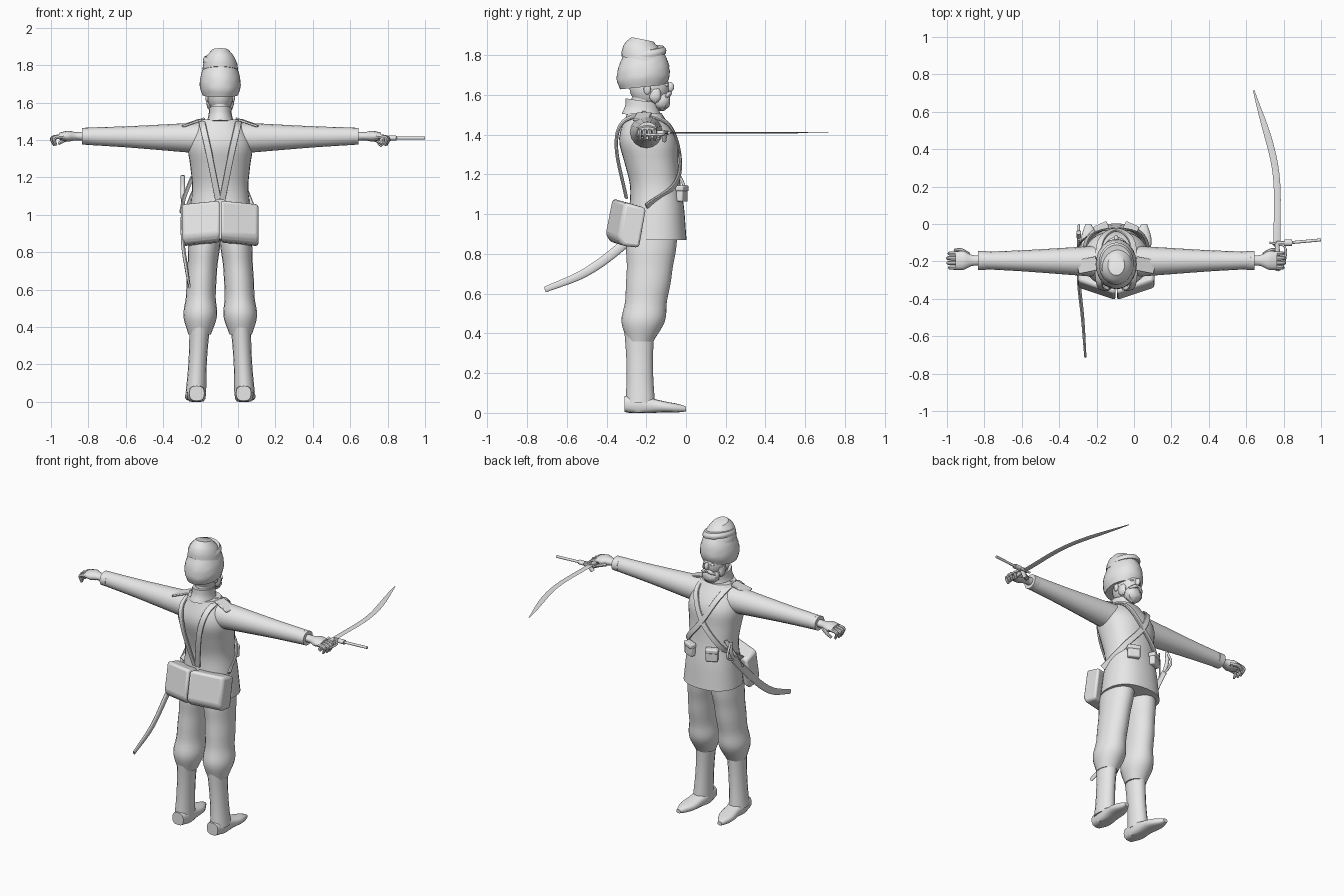
import bpy
import bmesh
import random
from math import cos, sin, tau, radians, copysign
from mathutils import Vector, Matrix

random.seed(4)
if "Cube" in bpy.data.objects:
    bpy.data.objects.remove(bpy.data.objects["Cube"])

grey = bpy.data.materials.new("plain grey")
grey.use_nodes = True
grey.diffuse_color = (.8, .8, .8, 1)
grey.node_tree.nodes["Principled BSDF"].inputs["Base Color"].default_value = grey.diffuse_color

X, Y, Z = Matrix.Identity(3)
BODY_AXIS = X * -.095
CHEST = Vector((0, -.18, 1.25))


def outward(point):
    return point - CHEST


def finish(name, bm, bevel=0):
    """Turn a bmesh into a shaded object standing on the body axis."""
    bmesh.ops.recalc_face_normals(bm, faces=bm.faces)
    bmesh.ops.translate(bm, verts=bm.verts, vec=BODY_AXIS)
    mesh = bpy.data.meshes.new(name)
    bm.to_mesh(mesh)
    bm.free()
    mesh.materials.append(grey)
    obj = bpy.data.objects.new(name, mesh)
    bpy.context.collection.objects.link(obj)
    if bevel:
        modifier = obj.modifiers.new("soft edges", 'BEVEL')
        modifier.width = bevel
        modifier.segments = 2
    bpy.ops.object.select_all(action='DESELECT')
    obj.select_set(True)
    bpy.context.view_layer.objects.active = obj
    bpy.ops.object.shade_smooth_by_angle(angle=radians(40))


def sample(values, t):
    """Smooth curve through evenly spaced values, with t from start to end."""
    if len(values) == 1:
        return values[0]
    last = len(values) - 1
    i = min(int(t * last), last - 1)
    f = t * last - i
    here, after = values[i], values[i + 1]
    before = values[i - 1] if i else here * 2 - after
    beyond = values[i + 2] if i + 2 <= last else after * 2 - here
    slope_in, slope_out = (after - before) / 2, (beyond - here) / 2
    blend = f * f * (3 - 2 * f)
    return (here + (after - here) * blend + slope_in * (f * (1 - f) ** 2)
            - slope_out * (f * f * (1 - f)))


def bridge(bm, low, high):
    for k in range(len(low)):
        bm.faces.new((low[k - 1], low[k], high[k], high[k - 1]))


def tube(name, path, widths, depths=(1,), side=1, ref=X, axis=None,
         rings=12, sides=16, power=2, rough=0):
    """Sweep an oval along a path: widths lie along ref, depths are ratios to them."""
    points = [Vector((side * x, y, z)) for x, y, z in path]
    centres = [sample(points, i / rings) for i in range(rings + 1)]
    bm = bmesh.new()
    loops = []
    for i, centre in enumerate(centres):
        heading = centres[min(i + 1, rings)] - centres[max(i - 1, 0)]
        along = Vector(axis or heading).normalized()
        u = ref(centre) if callable(ref) else ref
        u = (u - along * u.dot(along)).normalized()
        v = along.cross(u) * sample(depths, i / rings)
        loop = []
        for k in range(sides):
            turn = tau * k / sides
            c, s = (copysign(abs(w) ** (2 / power), w) for w in (cos(turn), sin(turn)))
            reach = sample(widths, i / rings) * (1 + random.uniform(-rough, rough))
            spot = centre + (u * c + v * s) * reach
            spot.z = max(spot.z, 0)
            loop.append(bm.verts.new(spot))
        loops.append(loop)
    for low, high in zip(loops, loops[1:]):
        bridge(bm, low, high)
    bm.faces.new(loops[0])
    bm.faces.new(loops[-1])
    finish(name, bm)


def ball(name, centre, radii, rough=0):
    bm = bmesh.new()
    bmesh.ops.create_uvsphere(bm, u_segments=18, v_segments=12, radius=1)
    for vert in bm.verts:
        vert.co *= 1 + random.uniform(-rough, rough)
    bmesh.ops.scale(bm, verts=bm.verts, vec=radii)
    bmesh.ops.translate(bm, verts=bm.verts, vec=centre)
    finish(name, bm)


def box(name, centre, size, turn=0, tilt=0, bevel=.008):
    bm = bmesh.new()
    place = Matrix.Translation(centre) @ Matrix.Rotation(turn, 4, 'Z') @ Matrix.Rotation(tilt, 4, 'Y')
    bmesh.ops.create_cube(bm, size=1, matrix=place @ Matrix.Diagonal((*size, 1)))
    finish(name, bm, bevel)


def strap(name, path, side, width=.006):
    tube(name, path, [width], [3], side, ref=outward, rings=24, sides=8, power=5)


# Coat, collar and neck
tube("coat", [(0, -.15, .87), (0, -.15, 1.1), (0, -.18, 1.3), (0, -.21, 1.51)],
     [.18, .165, .15, .16, .17, .1], [.85], axis=Z, rings=20, sides=32, power=2.3)
tube("collar", [(0, -.22, 1.49), (0, -.22, 1.57)], [.075, .063, .06], [1.4], axis=(0, .15, 1))
tube("neck", [(0, -.21, 1.5), (0, -.2, 1.62)], [.05], [1.4], axis=Z)

# Head and whiskers
ball("head", (0, -.185, 1.64), (.07, .1, .1))
ball("nose", (0, -.08, 1.64), (.013, .02, .024))
ball("beard", (0, -.125, 1.57), (.056, .048, .05), rough=.08)
tube("moustache", [(-.05, -.1, 1.59), (0, -.08, 1.61), (.05, -.1, 1.59)],
     [.005, .012, .009, .012, .005], ref=Z, sides=10, rough=.08)

# Fur hat with its folded crown
tube("hat_band", [(0, -.215, 1.64), (0, -.215, 1.8)], [.095, .108, .108, .1, .085], [1.23],
     axis=(0, -.1, 1), sides=32, rough=.012)
tube("hat_crown", [(0, -.21, 1.77), (0, -.22, 1.88)], [.096, .09, .075, .045], [1.23],
     axis=(0, .2, 1), sides=24)
tube("hat_fold", [(0, -.21, 1.8), (0, -.21, 1.835)], [.093, .094, .084], [1.18],
     axis=(.15, -.1, 1), sides=24)

for side, word in ((1, "left"), (-1, "right")):
    ball(word + "_ear", (side * .07, -.195, 1.63), (.01, .018, .028))
    ball(word + "_eye", (side * .028, -.1, 1.65), (.012, .012, .008))
    ball(word + "_sideburn", (side * .055, -.155, 1.6), (.018, .03, .04), rough=.1)

    # Sleeve, cuff and shoulder tab
    tube(word + "_sleeve", [(.08, -.2, 1.41), (.72, -.195, 1.42)], [.085, .07, .056, .046],
         side=side, ref=Y)
    tube(word + "_cuff", [(.7, -.195, 1.42), (.74, -.195, 1.42)], [.05], [.9], side, ref=Y, rings=1)
    box(word + "_shoulder_tab", (side * .155, -.22, 1.49), (.11, .075, .012),
        turn=side * -.2, tilt=side * .33, bevel=.004)

    # Hand with curled fingers
    tube(word + "_palm", [(.73, -.195, 1.42), (.86, -.195, 1.42)], [.027, .03, .05, .047],
         [.9, .4], side, ref=Y)
    for finger in range(4):
        y = -.158 - finger * .025
        tip = .9 - abs(finger - 1.4) * .008
        tube(f"{word}_finger_{finger}", [(.83, y, 1.42), (tip, y, 1.41), (tip - .01, y, 1.37)],
             [.012, .011, .007], side=side, ref=Y, sides=8)
    tube(word + "_thumb", [(.79, -.165, 1.41), (.83, -.14, 1.4), (.865, -.14, 1.38)],
         [.014, .008], side=side, ref=Z, sides=8)

    # Trouser leg, boot and shoe
    tube(word + "_trouser_leg", [(.08, -.17, .9), (.1, -.19, .65), (.11, -.23, .36)],
         [.085, .085, .08, .08, .08, .09, .06], [1.5, 1.4, 1.1], side, axis=Z, rings=24, sides=20)
    tube(word + "_boot", [(.11, -.235, .4), (.13, -.23, .05)], [.055, .05, .05, .055], [1.35],
         side, axis=Z)
    tube(word + "_shoe", [(.125, -.31, .045), (.13, -.16, .035), (.15, 0, .02)],
         [.04, .05, .05, .05, .015], [1, 1, .7, .5, .8], side, axis=Y, power=2.6)

    # Cross straps over the chest and loose straps down the back
    strap(word + "_front_strap", [(.1, -.22, 1.51), (.08, -.085, 1.45), (0, -.03, 1.3),
                                  (-.12, -.055, 1.15), (-.17, -.2, 1.04)], side)
    strap(word + "_back_strap", [(.1, -.2, 1.51), (.09, -.32, 1.46), (.06, -.35, 1.33),
                                 (.01, -.3, 1.08)], side)

    # Belt pouch with flap
    for part, z, size in (("pouch", 1.1, (.075, .036, .075)), ("flap", 1.13, (.08, .044, .03))):
        box(f"{word}_{part}", (side * .08, -.02, z), size, turn=side * -.42)

    # Haversack half, swept forward around the hip
    bm = bmesh.new()
    profile = ((-.375, 1.08), (-.41, .9), (-.385, .86), (-.3, .85), (-.265, 1.05))
    inner, outer = ([bm.verts.new((side * reach, y + reach / 3, z - reach / 10)) for y, z in profile]
                    for reach in (.003, .205))
    bridge(bm, inner, outer)
    bm.faces.new(inner)
    bm.faces.new(outer)
    finish(word + "_haversack", bm, bevel=.016)

# Scabbard hanging at the hip with its hilt
tube("scabbard", [(-.2, -.07, 1.09), (-.2, -.3, .86), (-.18, -.5, .71), (-.165, -.71, .62)],
     [.01, .01, .009, .006], [2.4], rings=20)
tube("scabbard_grip", [(-.2, -.07, 1.09), (-.2, -.045, 1.15), (-.2, -.045, 1.21)], [.012])
tube("scabbard_guard", [(-.2, -.1, 1.07), (-.2, -.01, 1.12), (-.2, -.04, 1.21)], [.007])
strap("scabbard_sling", [(.15, -.06, 1.2), (.19, -.1, 1.1), (.21, -.15, 1.01)], -1, width=.004)

# Curved sword held level in the hand
tube("sword_blade", [(.86, -.1, 1.41), (.85, .3, 1.41), (.735, .715, 1.41)],
     [.018, .018, .018, .017, .004], [.2], rings=24, sides=8)
tube("sword_grip", [(.86, -.1, 1.41), (.865, -.25, 1.4)], [.013])
tube("sword_guard", [(.82, -.1, 1.41), (.9, -.12, 1.4), (.9, -.2, 1.4), (.865, -.25, 1.4)], [.006])

# Revolver pointing outwards
tube("pistol_barrel", [(.93, -.1, 1.41), (1.095, -.085, 1.41)], [.008], ref=Y, rings=1)
tube("pistol_cylinder", [(.9, -.1, 1.41), (.94, -.1, 1.41)], [.017], [.8], ref=Y, rings=1)
box("pistol_frame", (.9, -.1, 1.41), (.09, .016, .024), bevel=.003)
tube("pistol_grip", [(.88, -.105, 1.41), (.85, -.11, 1.37)], [.011], [1.3], ref=Y)
